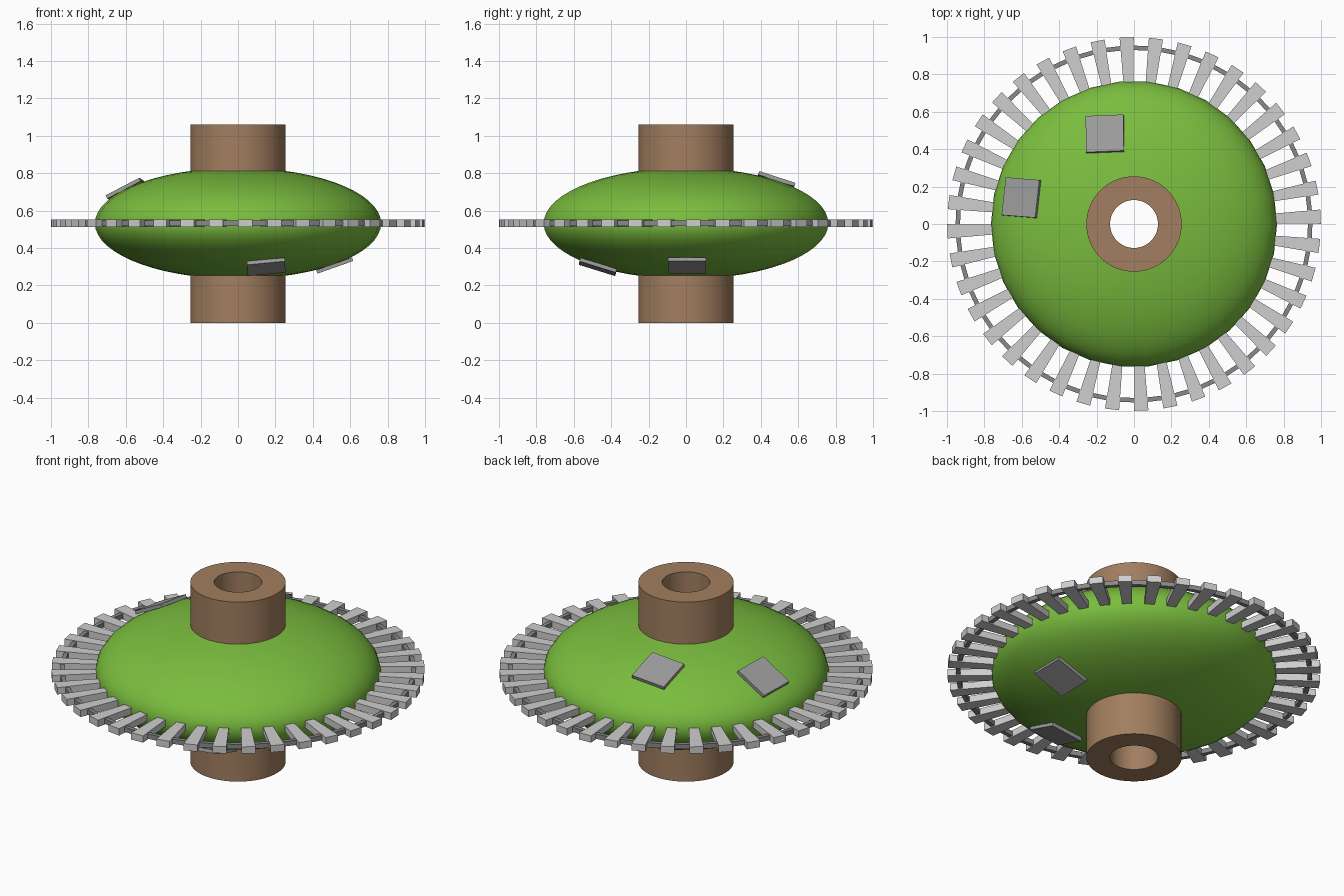
import bpy, bmesh, math
from mathutils import Vector, Matrix

if "Cube" in bpy.data.objects:
    bpy.data.objects.remove(bpy.data.objects["Cube"])

MID = 0.532           # height of the wheel plane
A, C = 0.765, 0.297   # ellipsoid half axes


def material(name, rgb):
    m = bpy.data.materials.new(name)
    m.diffuse_color = (*rgb, 1)
    m.use_nodes = True
    m.node_tree.nodes["Principled BSDF"].inputs["Base Color"].default_value = m.diffuse_color
    return m


GREEN = material("leaf green", (0.196, 0.51, 0.048))
BROWN = material("wood brown", (0.36, 0.21, 0.115))
LIGHT = material("light grey", (0.62, 0.62, 0.62))
MIDGREY = material("mid grey", (0.33, 0.33, 0.33))
DARK = material("dark grey", (0.25, 0.25, 0.25))


def finish(name, bm, mat, smooth=None):
    bmesh.ops.recalc_face_normals(bm, faces=bm.faces)
    me = bpy.data.meshes.new(name)
    bm.to_mesh(me)
    bm.free()
    me.materials.append(mat)
    ob = bpy.data.objects.new(name, me)
    bpy.context.collection.objects.link(ob)
    if smooth:
        bpy.ops.object.select_all(action='DESELECT')
        ob.select_set(True)
        bpy.context.view_layer.objects.active = ob
        bpy.ops.object.shade_smooth_by_angle(angle=math.radians(smooth))
    return ob


def lathe(name, profile, sides, mat, smooth=None, closed=True, start=0.0):
    """Spin an (r, z) profile around the z axis."""
    bm = bmesh.new()
    rings = []
    for i in range(sides):
        a = start + math.tau * i / sides
        rings.append([bm.verts.new((r * math.cos(a), r * math.sin(a), z)) for r, z in profile])
    n = len(profile)
    for i in range(sides):
        p, q = rings[i], rings[(i + 1) % sides]
        for j in range(n if closed else n - 1):
            k = (j + 1) % n
            bm.faces.new((p[j], q[j], q[k], p[k]))
    return finish(name, bm, mat, smooth)


# Hollow axle tube
lathe("axle_tube", [(0.128, 0), (0.255, 0), (0.255, 1.06), (0.128, 1.06)], 64, BROWN, 35)

# Flattened round body, open where the tube passes through
limit = math.acos(0.24 / A)
body = []
for i in range(25):
    t = -limit + 2 * limit * i / 24
    body.append((A * math.cos(t), MID + C * math.sin(t)))
lathe("body", body, 30, GREEN, 40, closed=False)

# Thin ring linking the teeth
STEP = math.tau / 40
lathe("rim_ring", [(0.932, MID - 0.014), (0.956, MID - 0.014),
                   (0.956, MID + 0.014), (0.932, MID + 0.014)], 40, DARK, start=STEP / 4)

# Tapered teeth
bm = bmesh.new()
for i in range(40):
    rot = Matrix.Rotation(STEP * (i + 0.25), 3, 'Z')
    lo, hi = [[bm.verts.new(rot @ Vector((x, y, MID + z)))
               for x, y in ((0.72, -0.025), (0.998, -0.038), (0.998, 0.038), (0.72, 0.025))]
              for z in (-0.02, 0.02)]
    bm.faces.new(lo[::-1])
    bm.faces.new(hi)
    for j in range(4):
        k = (j + 1) % 4
        bm.faces.new((lo[j], lo[k], hi[k], hi[j]))
finish("rim_teeth", bm, LIGHT)

# Square plates lying on the body: x, y, top or bottom, twist in degrees
for i, (x, y, side, twist) in enumerate(((-0.155, 0.48, 1, 1.5), (-0.6, 0.14, 1, -5.5),
                                         (0.15, -0.47, -1, 0), (0.515, 0.005, -1, 0))):
    z = side * C * math.sqrt(1 - (x * x + y * y) / A ** 2)
    normal = Vector((x / A ** 2, y / A ** 2, z / C ** 2)).normalized()
    tilt = Vector((0, 0, side)).rotation_difference(normal).to_matrix().to_4x4()
    bm = bmesh.new()
    bmesh.ops.create_cube(bm, size=1, matrix=Matrix.Translation(Vector((x, y, MID + z)) + normal * 0.006)
                          @ tilt @ Matrix.Rotation(math.radians(twist), 4, 'Z')
                          @ Matrix.Diagonal((0.203, 0.203, 0.02, 1)))
    finish(f"body_plate_{i + 1}", bm, MIDGREY)
